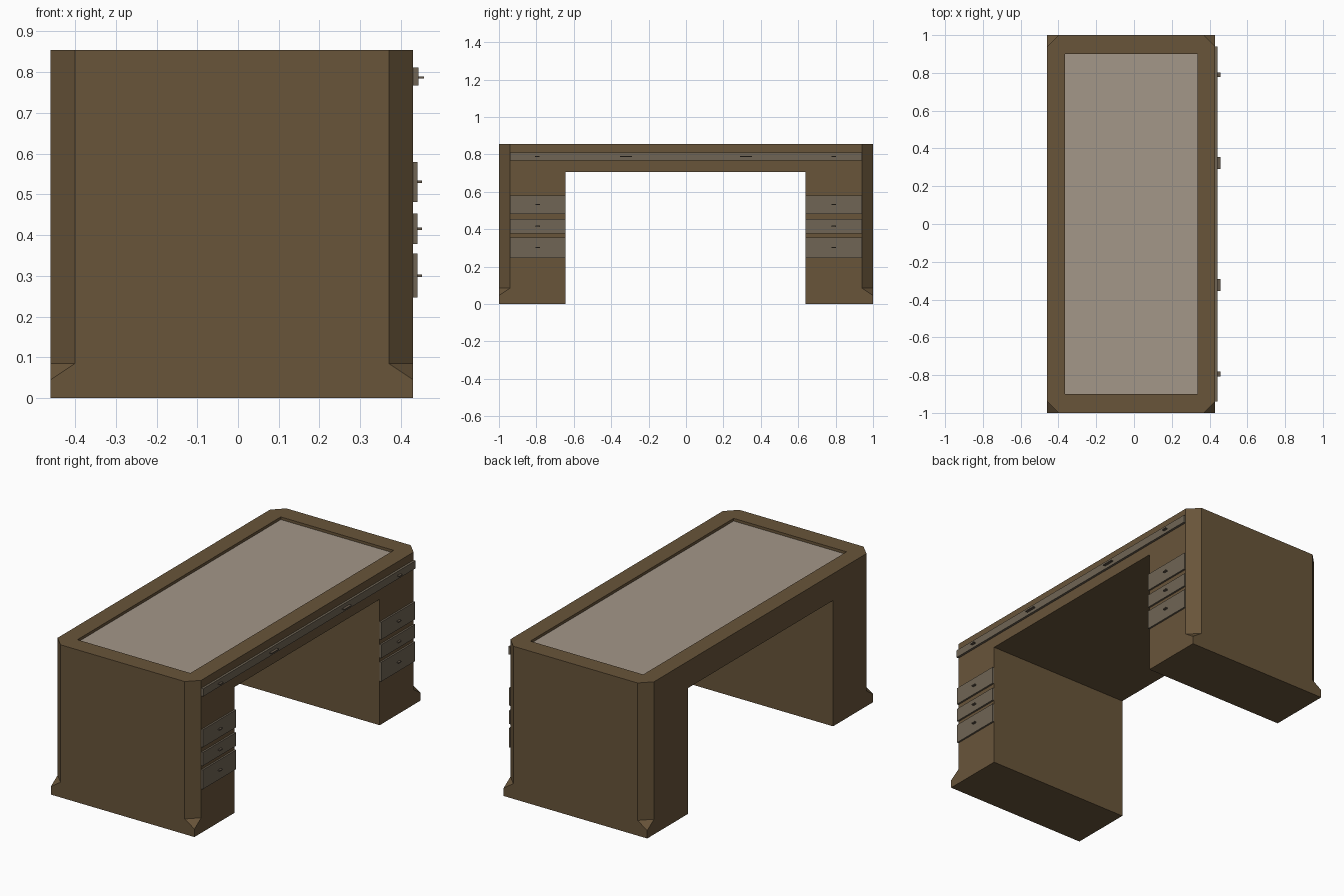
import bpy, bmesh

if "Cube" in bpy.data.objects:
    bpy.data.objects.remove(bpy.data.objects["Cube"])


def material(name, rgb):
    m = bpy.data.materials.new(name)
    m.diffuse_color = (*rgb, 1)
    m.use_nodes = True
    m.node_tree.nodes["Principled BSDF"].inputs["Base Color"].default_value = m.diffuse_color
    return m


WOOD = material("wood", (0.14, 0.09, 0.042))
DRAWER = material("drawer_wood", (0.16, 0.13, 0.09))
HANDLE = material("handle_metal", (0.13, 0.10, 0.07))
LEATHER = material("writing_surface", (0.37, 0.31, 0.25))


def finish(name, bm, mat=None):
    bmesh.ops.recalc_face_normals(bm, faces=bm.faces)
    me = bpy.data.meshes.new(name)
    bm.to_mesh(me)
    bm.free()
    ob = bpy.data.objects.new(name, me)
    bpy.context.collection.objects.link(ob)
    if mat:
        me.materials.append(mat)
    return ob


def prism(bm, bottom, top):
    """Closed solid between two matching loops of points."""
    a = [bm.verts.new(p) for p in bottom]
    b = [bm.verts.new(p) for p in top]
    bm.faces.new(a)
    bm.faces.new(b)
    for i in range(len(a)):
        j = (i + 1) % len(a)
        bm.faces.new((a[i], a[j], b[j], b[i]))


def add_box(bm, x, y, z):
    loop = [(x[0], y[0]), (x[1], y[0]), (x[1], y[1]), (x[0], y[1])]
    prism(bm, [(*p, z[0]) for p in loop], [(*p, z[1]) for p in loop])


def box(name, x, y, z, mat):
    bm = bmesh.new()
    add_box(bm, x, y, z)
    return finish(name, bm, mat)


X0, X1, TOP = -0.46, 0.43, 0.855

# Desk body: arch profile with knee hole, extruded across the depth
profile = [(-1, 0), (-0.645, 0), (-0.645, 0.705), (0.64, 0.705),
           (0.64, 0), (1, 0), (1, TOP), (-1, TOP)]
bm = bmesh.new()
prism(bm, [(X0, y, z) for y, z in profile], [(X1, y, z) for y, z in profile])
body = finish("desk_body", bm, WOOD)

# Cutter: stopped chamfers on the four corners and the recess in the top
bm = bmesh.new()
for cx, sx in ((X0, 1), (X1, -1)):
    for cy, sy in ((-1, 1), (1, -1)):
        tri = [(-0.05, 0.11), (0.11, -0.05), (-0.05, -0.05)]
        prism(bm,
              [(cx + sx * u, cy + sy * v, 0.045 + 0.04 * (u + v) / 0.06) for u, v in tri],
              [(cx + sx * u, cy + sy * v, 1.0) for u, v in tri])
add_box(bm, (-0.365, 0.335), (-0.9, 0.9), (TOP - 0.018, 1.0))
cutter = finish("body_cutter", bm)
cutter.hide_render = True

mod = body.modifiers.new("cuts", 'BOOLEAN')
mod.operation = 'DIFFERENCE'
mod.solver = 'EXACT'
mod.object = cutter
bpy.context.view_layer.objects.active = body
bpy.ops.object.modifier_apply(modifier=mod.name)
bpy.data.objects.remove(cutter)

# Writing surface lying in the recess
box("writing_surface", (-0.365, 0.335), (-0.9, 0.9), (TOP - 0.018, TOP - 0.015), LEATHER)

# Long top drawer front with four pulls
box("top_drawer", (X1, 0.443), (-0.94, 0.94), (0.768, 0.811), DRAWER)
for i, (y, w) in enumerate(((-0.795, 0.013), (-0.322, 0.032), (0.322, 0.032), (0.79, 0.013))):
    box(f"top_handle_{i + 1}", (0.443, 0.457), (y - w, y + w), (0.785, 0.79), HANDLE)

# Three drawer fronts with pulls on each pedestal
for side, y0, y1 in (("left", -0.94, -0.645), ("right", 0.64, 0.94)):
    ym = (y0 + y1) / 2
    for i, (z0, z1) in enumerate(((0.482, 0.58), (0.378, 0.453), (0.247, 0.355))):
        zm = (z0 + z1) / 2
        box(f"{side}_drawer_{i + 1}", (X1, 0.44), (y0, y1), (z0, z1), DRAWER)
        box(f"{side}_handle_{i + 1}", (0.44, 0.452), (ym - 0.011, ym + 0.011),
            (zm - 0.003, zm + 0.003), HANDLE)
